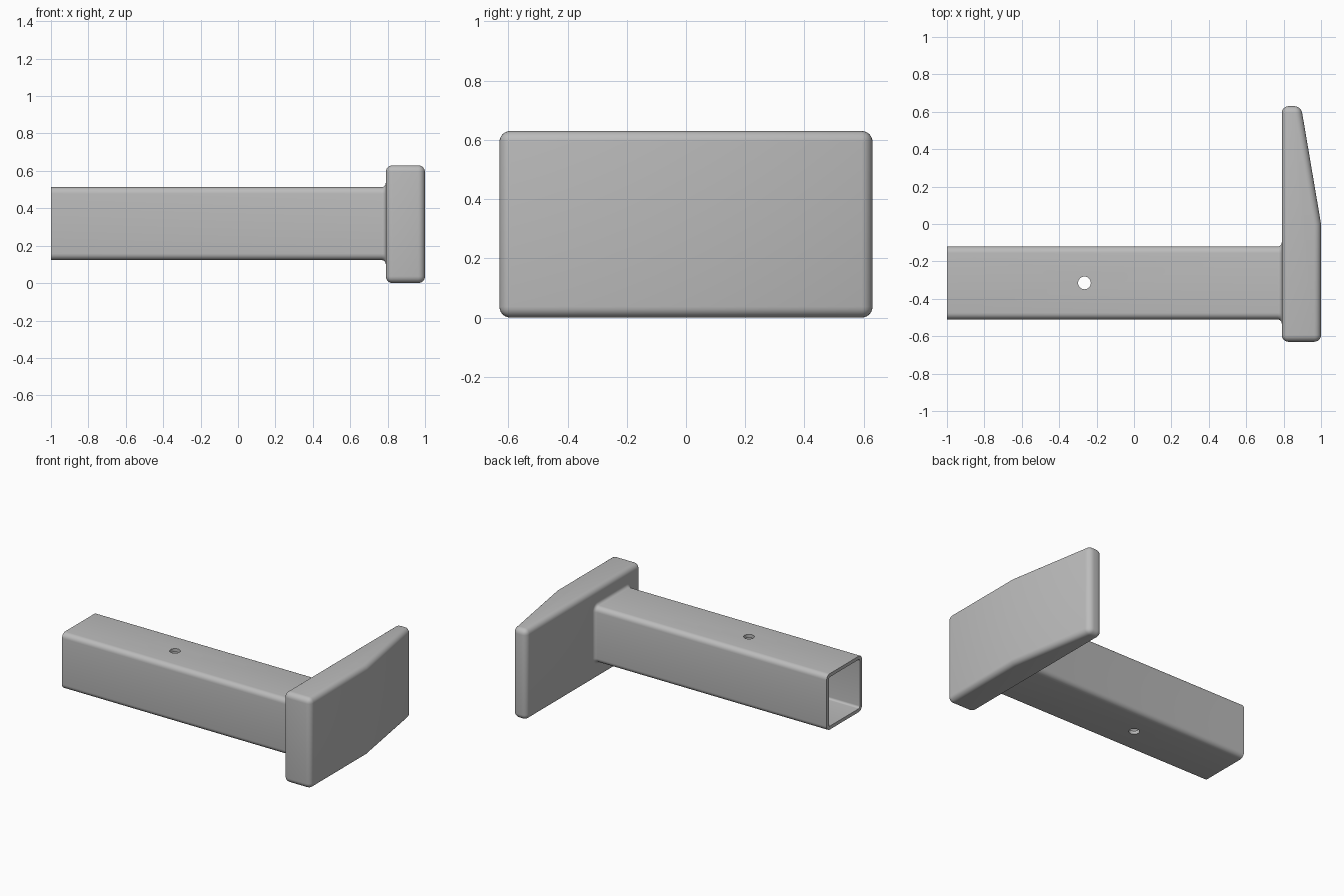
import bpy, bmesh, math
from mathutils import Vector

cube = bpy.data.objects.get("Cube")
if cube:
    bpy.data.objects.remove(cube, do_unlink=True)

grey = bpy.data.materials.new("plain_grey")
grey.use_nodes = True
grey.diffuse_color = (0.5, 0.5, 0.5, 1)
grey.node_tree.nodes["Principled BSDF"].inputs["Base Color"].default_value = (0.5, 0.5, 0.5, 1)

TUBE_Y, TUBE_Z, TUBE_HALF, WALL = -0.315, 0.318, 0.195, 0.024
PLATE_BACK, HEIGHT = 0.79, 0.63


def make_object(name, bm):
    bmesh.ops.recalc_face_normals(bm, faces=bm.faces)
    mesh = bpy.data.meshes.new(name)
    bm.to_mesh(mesh)
    bm.free()
    mesh.materials.append(grey)
    obj = bpy.data.objects.new(name, mesh)
    bpy.context.collection.objects.link(obj)
    return obj


def apply_and_smooth(obj):
    bpy.ops.object.select_all(action='DESELECT')
    obj.select_set(True)
    bpy.context.view_layer.objects.active = obj
    for mod in list(obj.modifiers):
        bpy.ops.object.modifier_apply(modifier=mod.name)
    bpy.ops.object.shade_smooth_by_angle(angle=math.radians(30))


def rounded_square(bm, x, half, radius, steps=6):
    """Ring of vertices around the tube axis."""
    ring = []
    for corner, (sy, sz) in enumerate([(1, 1), (-1, 1), (-1, -1), (1, -1)]):
        for i in range(steps + 1):
            a = math.pi / 2 * (corner + i / steps)
            y = TUBE_Y + sy * (half - radius) + radius * math.cos(a)
            z = TUBE_Z + sz * (half - radius) + radius * math.sin(a)
            ring.append(bm.verts.new((x, y, z)))
    return ring


# Tapered plate: plan outline raised to full height, then rounded
bm = bmesh.new()
outline = [(PLATE_BACK, -0.63), (1, -0.63), (1, 0), (0.893, 0.63), (PLATE_BACK, 0.63)]
base = bm.faces.new([bm.verts.new((x, y, 0)) for x, y in outline])
top = bmesh.ops.extrude_face_region(bm, geom=[base])
bmesh.ops.translate(bm, vec=Vector((0, 0, HEIGHT)),
                    verts=[v for v in top["geom"] if isinstance(v, bmesh.types.BMVert)])
plate = make_object("end_plate", bm)
bevel = plate.modifiers.new("rounding", 'BEVEL')
bevel.width = 0.037
bevel.segments = 6
bevel.limit_method = 'ANGLE'
bevel.angle_limit = math.radians(30)
apply_and_smooth(plate)

# Hollow square tube with a small flare where it meets the plate
bm = bmesh.new()
fillet = 0.022
sections = [(-1, TUBE_HALF, 0.035)]
for i in range(7):
    a = math.pi / 2 * i / 6
    grow = fillet * (1 - math.cos(a))
    sections.append((PLATE_BACK - fillet * (1 - math.sin(a)), TUBE_HALF + grow, 0.035 + grow))
sections.append((PLATE_BACK + 0.01, TUBE_HALF + fillet, 0.035 + fillet))
inner = TUBE_HALF - WALL
sections += [(PLATE_BACK + 0.01, inner, 0.015), (-1, inner, 0.015)]
rings = [rounded_square(bm, *s) for s in sections]
for r, ring in enumerate(rings):
    after = rings[(r + 1) % len(rings)]
    for i in range(len(ring)):
        j = (i + 1) % len(ring)
        bm.faces.new([ring[i], ring[j], after[j], after[i]])
tube = make_object("square_tube", bm)

# Pin hole through the top and bottom walls
bm = bmesh.new()
bmesh.ops.create_cone(bm, cap_ends=True, segments=32, radius1=0.034, radius2=0.034, depth=1)
bmesh.ops.translate(bm, verts=bm.verts, vec=(-0.265, TUBE_Y, TUBE_Z))
cutter = make_object("pin_hole_cutter", bm)
cutter.hide_render = True
cut = tube.modifiers.new("pin_hole", 'BOOLEAN')
cut.operation = 'DIFFERENCE'
cut.solver = 'EXACT'
cut.object = cutter
apply_and_smooth(tube)
bpy.data.objects.remove(cutter, do_unlink=True)
